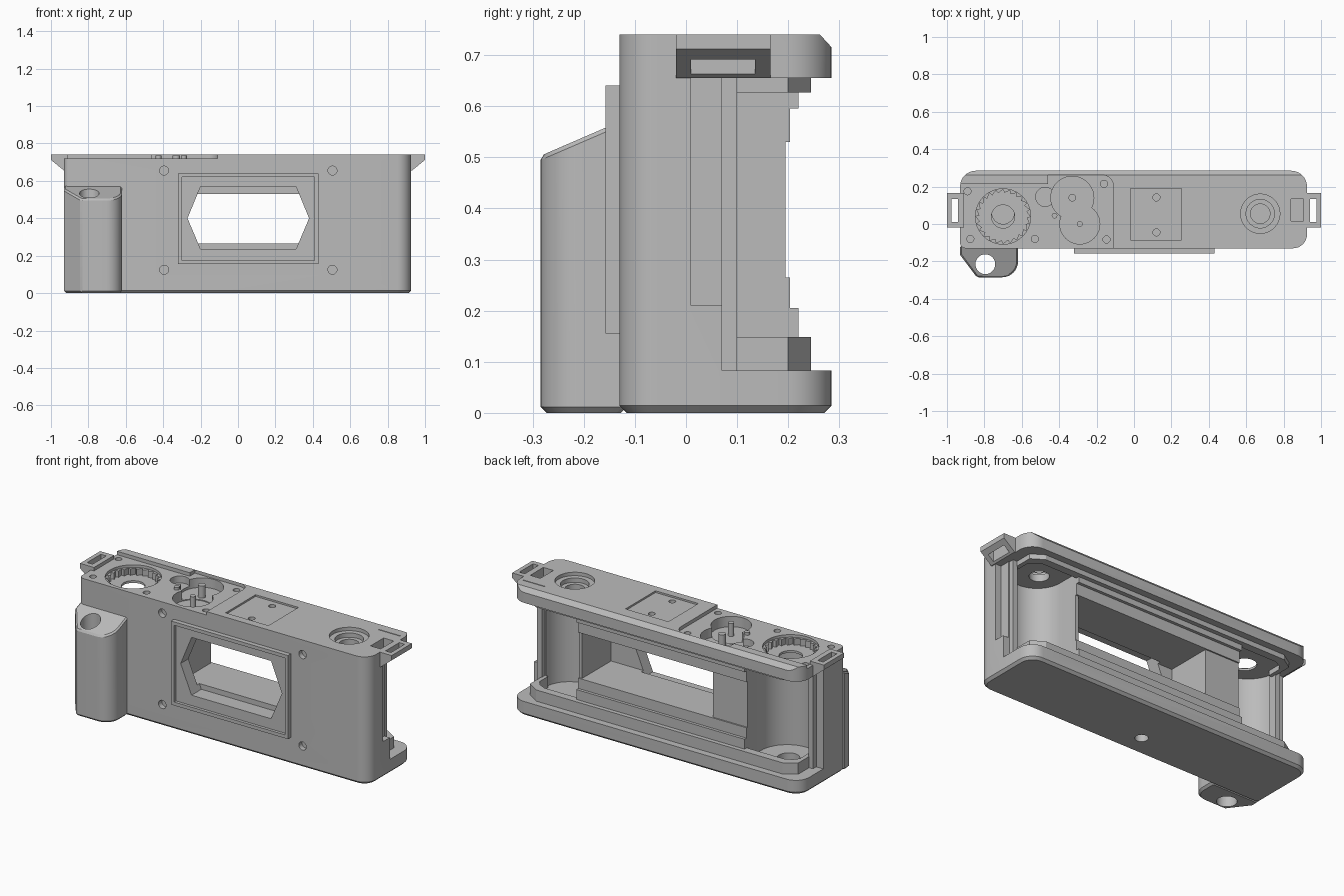
import bpy, bmesh, math

if "Cube" in bpy.data.objects:
    bpy.data.objects.remove(bpy.data.objects["Cube"])

grey = bpy.data.materials.new("mid_grey")
grey.diffuse_color = (0.5, 0.5, 0.5, 1)
grey.use_nodes = True
grey.node_tree.nodes["Principled BSDF"].inputs["Base Color"].default_value = grey.diffuse_color


def prism(name, pts, lo, hi, axis="z"):
    """Extrude a 2D outline along an axis."""
    place = {"z": lambda a, b, h: (a, b, h),
             "y": lambda a, b, h: (a, h, b),
             "x": lambda a, b, h: (h, a, b)}[axis]
    bm = bmesh.new()
    low = [bm.verts.new(place(a, b, lo)) for a, b in pts]
    top = [bm.verts.new(place(a, b, hi)) for a, b in pts]
    bm.faces.new(low)
    bm.faces.new(top)
    n = len(pts)
    for i in range(n):
        j = (i + 1) % n
        bm.faces.new((low[i], low[j], top[j], top[i]))
    bmesh.ops.recalc_face_normals(bm, faces=bm.faces)
    me = bpy.data.meshes.new(name)
    bm.to_mesh(me)
    bm.free()
    me.materials.append(grey)
    ob = bpy.data.objects.new(name, me)
    bpy.context.collection.objects.link(ob)
    return ob


def rect(x0, x1, y0, y1):
    return [(x0, y0), (x1, y0), (x1, y1), (x0, y1)]


def circle(cx, cy, r, n=40):
    return [(cx + r * math.cos(2 * math.pi * i / n),
             cy + r * math.sin(2 * math.pi * i / n)) for i in range(n)]


def rounded(corners, n=8):
    """Outline from (x, y, radius) right-angle-ish corners, counter-clockwise."""
    out = []
    for i, (x, y, r) in enumerate(corners):
        if r == 0:
            out.append((x, y))
            continue
        px, py, _ = corners[i - 1]
        qx, qy, _ = corners[(i + 1) % len(corners)]
        dp, dq = math.hypot(px - x, py - y), math.hypot(qx - x, qy - y)
        a = (x + (px - x) / dp * r, y + (py - y) / dp * r)
        b = (x + (qx - x) / dq * r, y + (qy - y) / dq * r)
        cx, cy = a[0] + b[0] - x, a[1] + b[1] - y
        for k in range(n + 1):
            t = k / n * math.pi / 2
            c, s = math.cos(t), math.sin(t)
            out.append((cx + (a[0] - cx) * c + (b[0] - cx) * s,
                        cy + (a[1] - cy) * c + (b[1] - cy) * s))
    return out


def bevel_level(ob, z, width):
    """Chamfer every edge lying at height z."""
    bm = bmesh.new()
    bm.from_mesh(ob.data)
    edges = [e for e in bm.edges if all(abs(v.co.z - z) < 1e-4 for v in e.verts)]
    bmesh.ops.bevel(bm, geom=edges, offset=width, segments=1, affect="EDGES")
    bm.to_mesh(ob.data)
    bm.free()


def cut(ob, pts, lo, hi, axis="z"):
    tool = prism("cutter", pts, lo, hi, axis)
    tool.hide_render = True
    mod = ob.modifiers.new("cut", "BOOLEAN")
    mod.operation, mod.solver, mod.object = "DIFFERENCE", "EXACT", tool
    bpy.context.view_layer.objects.active = ob
    bpy.ops.object.modifier_apply(modifier=mod.name)
    bpy.data.objects.remove(tool)


HEX = [(-0.27, 0.40), (-0.20, 0.235), (0.31, 0.235),
       (0.38, 0.40), (0.31, 0.57), (-0.20, 0.57)]

# Main body block
body = prism("body", rounded([(-0.93, -0.13, 0.03), (0.925, -0.13, 0.075),
                              (0.925, 0.285, 0.085), (-0.93, 0.285, 0.085)]), 0, 0.74)
bevel_level(body, 0, 0.014)
cut(body, [(0.262, 0.74), (0.285, 0.715), (0.32, 0.677), (0.32, 0.78), (0.262, 0.78)],
    -1.1, 1.1, "x")

# Open back: end bays, then stepped film rails in the middle
for x0, x1 in ((-1.1, -0.53), (0.55, 1.1)):
    cut(body, rect(x0, x1, 0.07, 0.4), 0.083, 0.655)
for y, z0, z1 in ((0.245, 0.083, 0.655), (0.22, 0.148, 0.627),
                  (0.203, 0.205, 0.595), (0.195, 0.265, 0.53)):
    cut(body, rect(-0.6, 0.6, y, 0.4), z0, z1)

# Round film chambers
for cx, cy, r in ((0.70, 0.07, 0.15), (-0.70, 0.07, 0.17)):
    arc = [(cx + r * math.cos(math.pi + math.pi * i / 24),
            cy + r * math.sin(math.pi + math.pi * i / 24)) for i in range(25)]
    cut(body, arc + [(cx + r, 0.4), (cx - r, 0.4)], 0.083, 0.655)

# Light tunnel and lens opening
cut(body, rect(-0.31, 0.53, 0.265, 0.53), -0.07, 0.4, "y")
cut(body, HEX, -0.3, -0.05, "y")

# Screw holes in the front
for x in (-0.395, 0.505):
    for z in (0.125, 0.655):
        cut(body, circle(x, z, 0.024, 20), -0.2, -0.10, "y")

# Latch groove in the right end
cut(body, rect(0.01, 0.2, 0.21, 0.655), 0.89, 1.1, "x")

# Lowered deck on the top left
cut(body, rounded([(-1.1, -0.3, 0), (-0.11, -0.3, 0), (-0.11, 0.262, 0.06),
                   (-0.46, 0.262, 0), (-0.46, 0.215, 0), (-1.1, 0.215, 0)]), 0.72, 0.9)

# Toothed dial well with through hole
teeth = []
for i in range(24):
    for da, r in ((0, 0.145), (0.8, 0.127)):
        a = 2 * math.pi * (i + da) / 24
        teeth.append((-0.70 + r * math.cos(a), 0.04 + r * math.sin(a)))
cut(body, circle(-0.70, 0.04, 0.148), 0.705, 0.9)
cut(body, teeth, 0.668, 0.9)
cut(body, circle(-0.70, 0.04, 0.062), 0.6, 0.9)

# Gear wells
for x, y, r, z in ((-0.33, 0.14, 0.115, 0.665), (-0.29, 0.0, 0.107, 0.66),
                   (-0.475, 0.145, 0.051, 0.68)):
    cut(body, circle(x, y, r), z, 0.9)

# Accessory plate recess, rewind well and end pocket
cut(body, rect(-0.02, 0.255, -0.085, 0.19), 0.73, 0.9)
for r, z in ((0.105, 0.72), (0.076, 0.695), (0.052, 0.6)):
    cut(body, circle(0.675, 0.055, r), z, 0.9)
cut(body, rect(0.84, 0.905, 0.015, 0.135), 0.675, 0.9)
cut(body, rect(0.76, 0.90, 0.203, 0.208), 0.735, 0.9)

# Small screw holes in the top
for x, y in ((-0.89, 0.175), (-0.875, -0.08), (-0.53, -0.08), (-0.16, 0.215),
             (-0.147, -0.083), (0.12, 0.142), (0.12, -0.045)):
    cut(body, circle(x, y, 0.019, 16), 0.685, 0.9)

# Tripod socket below and spool socket in the floor
cut(body, circle(-0.05, 0.0, 0.035, 24), -0.1, 0.06)
cut(body, circle(-0.70, 0.06, 0.06, 32), 0.03, 0.2)

# Gear posts
for i, (x, y, r) in enumerate(((-0.33, 0.14, 0.02), (-0.29, 0.0, 0.016),
                               (-0.425, 0.045, 0.015))):
    prism(f"gear_post_{i + 1}", circle(x, y, r, 20), 0.65, 0.735)

# Raised lens frame
frame = prism("lens_frame", rect(-0.32, 0.43, 0.155, 0.64), -0.157, -0.13, "y")
cut(frame, rect(-0.30, 0.41, 0.175, 0.62), -0.3, -0.140, "y")
cut(frame, HEX, -0.3, 0, "y")

# Hand grip with sloping top and vertical bore
grip = prism("hand_grip", rounded([(-0.93, -0.115, 0), (-0.93, -0.165, 0), (-0.84, -0.285, 0),
                                   (-0.62, -0.285, 0.085), (-0.62, -0.115, 0)]), 0, 0.7)
bevel_level(grip, 0, 0.012)
cut(grip, [(-0.4, 0.453), (0.0, 0.626), (0.0, 0.9), (-0.4, 0.9)], -1.1, -0.5, "x")
bev = grip.modifiers.new("top_chamfer", "BEVEL")
bev.width, bev.segments, bev.angle_limit = 0.008, 1, math.radians(50)
bpy.context.view_layer.objects.active = grip
bpy.ops.object.modifier_apply(modifier=bev.name)
cut(grip, circle(-0.795, -0.215, 0.053), -0.1, 0.9)

for s, side in ((-1, "left"), (1, "right")):
    # Strap lugs
    lug = prism(f"strap_lug_{side}", [(s * 0.91, 0.655), (s * 0.93, 0.655), (s * 1.0, 0.712),
                                      (s * 1.0, 0.74), (s * 0.91, 0.74)], -0.02, 0.165, "y")
    xs = sorted((s * 0.94, s * 0.975))
    cut(lug, rect(*xs, 0.01, 0.135), 0.6, 0.9)
    # Door seal ribs on the floor and ceiling
    inner = 0.53 if s < 0 else 0.55
    rib = [(inner, 0.245), (0.79, 0.245), (0.86, 0.20), (0.86, 0.07), (0.835, 0.07),
           (0.835, 0.15), (0.81, 0.18), (0.77, 0.20), (inner, 0.20)]
    rib = [(s * x, y) for x, y in rib]
    prism(f"floor_rib_{side}", rib, 0.08, 0.148)
    prism(f"ceiling_rib_{side}", rib, 0.627, 0.658)
    # Upright seal lip on the end wall
    xs = sorted((s * 0.855, s * 0.885))
    prism(f"end_lip_{side}", rect(*xs, 0.05, 0.10), 0.08, 0.658)

# Smooth curved walls, keep edges crisp
for ob in bpy.context.collection.objects:
    bpy.ops.object.select_all(action="DESELECT")
    ob.select_set(True)
    bpy.context.view_layer.objects.active = ob
    bpy.ops.object.shade_smooth_by_angle(angle=math.radians(25))
